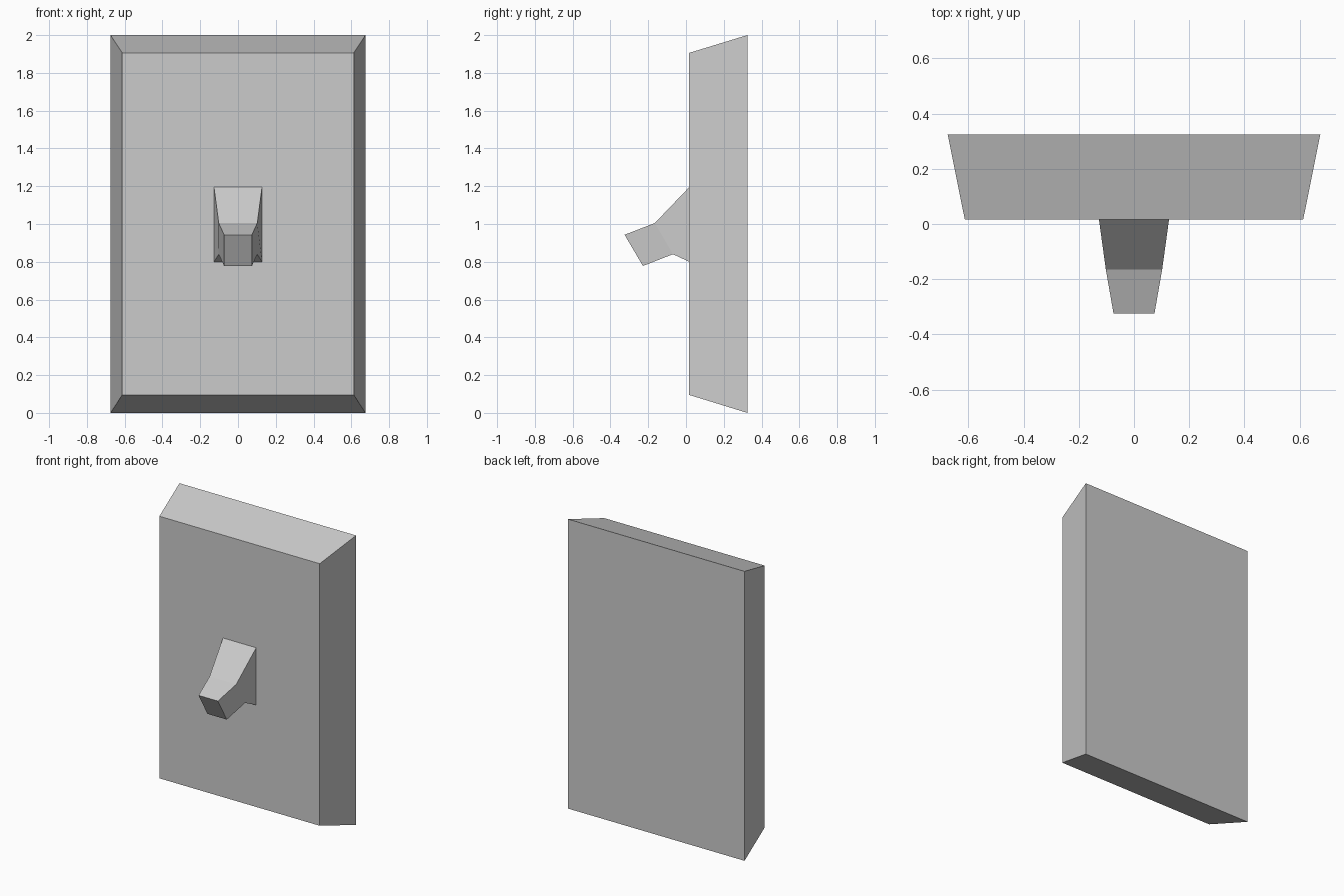
import bpy
import bmesh

if "Cube" in bpy.data.objects:
    bpy.data.objects.remove(bpy.data.objects["Cube"])


def loft(name, sections, cap_start=True):
    """Skin rectangular sections: (half width, (y, z) bottom, (y, z) top)."""
    bm = bmesh.new()
    rings = []
    for w, (yb, zb), (yt, zt) in sections:
        corners = [(-w, yb, zb), (w, yb, zb), (w, yt, zt), (-w, yt, zt)]
        rings.append([bm.verts.new(c) for c in corners])
    for a, b in zip(rings, rings[1:]):
        for i in range(4):
            j = (i + 1) % 4
            bm.faces.new((a[i], a[j], b[j], b[i]))
    if cap_start:
        bm.faces.new(rings[0][::-1])
    bm.faces.new(rings[-1])
    bmesh.ops.recalc_face_normals(bm, faces=bm.faces)
    # The end cap must face the front (-y)
    bm.faces.ensure_lookup_table()
    if bm.faces[-1].normal.y > 0:
        bmesh.ops.reverse_faces(bm, faces=bm.faces)
    mesh = bpy.data.meshes.new(name)
    bm.to_mesh(mesh)
    bm.free()
    obj = bpy.data.objects.new(name, mesh)
    bpy.context.collection.objects.link(obj)
    return obj


BACK, FRONT = 0.325, 0.017

# Wall plate with bevelled rim
loft("wall_plate", [
    (0.675, (BACK, 0.0), (BACK, 2.0)),
    (0.613, (FRONT, 0.095), (FRONT, 1.906)),
])

# Switch lever: flared base, bent neck, tilted tip; open where it meets the plate
loft("switch_lever", [
    (0.127, (FRONT, 0.80), (FRONT, 1.195)),
    (0.102, (-0.069, 0.84), (-0.165, 1.005)),
    (0.074, (-0.228, 0.778), (-0.325, 0.943)),
], cap_start=False)
